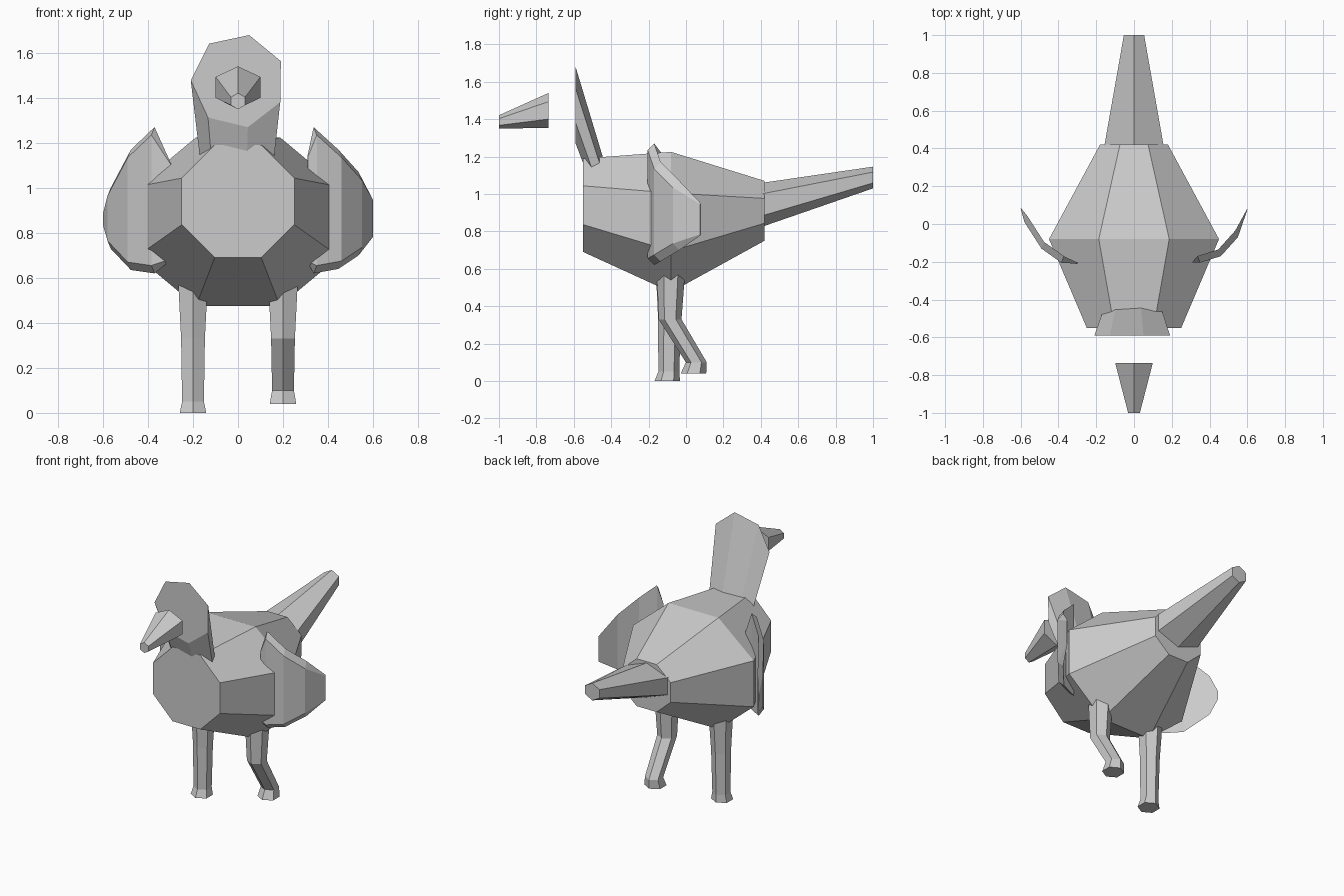
import bpy, bmesh
from math import sin, cos, pi, radians

cube = bpy.data.objects.get("Cube")
if cube:
    bpy.data.objects.remove(cube, do_unlink=True)

grey = bpy.data.materials.new("plain_grey")
grey.use_nodes = True
colour = (0.6, 0.6, 0.6, 1)
grey.diffuse_color = colour
grey.node_tree.nodes["Principled BSDF"].inputs["Base Color"].default_value = colour


def loft(name, rings):
    """Skin a list of equal-length point rings and cap both ends."""
    bm = bmesh.new()
    loops = [[bm.verts.new(p) for p in ring] for ring in rings]
    n = len(loops[0])
    for a, b in zip(loops, loops[1:]):
        for i in range(n):
            j = (i + 1) % n
            bm.faces.new((a[i], a[j], b[j], b[i]))
    bm.faces.new(loops[0])
    bm.faces.new(loops[-1])
    bmesh.ops.recalc_face_normals(bm, faces=bm.faces)
    mesh = bpy.data.meshes.new(name)
    bm.to_mesh(mesh)
    bm.free()
    mesh.materials.append(grey)
    obj = bpy.data.objects.new(name, mesh)
    bpy.context.collection.objects.link(obj)
    return obj


def upright(n, start, y, z, rx, rz):
    """Ring facing along y."""
    angles = [radians(start) + 2 * pi * i / n for i in range(n)]
    return [(rx * cos(a), y, z + rz * sin(a)) for a in angles]


def level(x, y, z, r):
    """Six-sided ring lying flat, corner to the front."""
    angles = [pi / 2 + pi * i / 3 for i in range(6)]
    return [(x + r * cos(a), y + r * sin(a), z) for a in angles]


# Body: three eight-sided rings, sized by their flats
k = 1 / cos(pi / 8)
loft("body", [upright(8, 22.5, y, z, rx * k, rz * k) for y, z, rx, rz in (
    (-0.55, 0.94, 0.25, 0.25),
    (-0.08, 0.85, 0.45, 0.375),
    (0.42, 0.91, 0.18, 0.16))])

# Neck: seven-sided, leaning forward to a flat upright face
loft("neck", [upright(7, 76.3, -0.42, 0.97, 0.15, 0.15),
              upright(7, 76.3, -0.59, 1.475, 0.21, 0.21)])

# Beak and tail: six-sided tapers
loft("beak", [upright(6, 90, -0.735, 1.447, 0.115, 0.093),
              upright(6, 90, -1.0, 1.385, 0.036, 0.036)])
loft("tail", [upright(6, 90, 0.41, 0.943, 0.182, 0.117),
              upright(6, 90, 1.0, 1.088, 0.062, 0.058)])

# Legs: one planted, one bent back and lifted
legs = {
    "right_leg": (-0.2, [(-0.085, 0.62, 0.078), (-0.088, 0.33, 0.061),
                         (-0.092, 0.05, 0.056), (-0.1, 0, 0.068)]),
    "left_leg": (0.2, [(-0.08, 0.62, 0.078), (-0.085, 0.33, 0.061),
                       (0.055, 0.1, 0.056), (0.04, 0.04, 0.068)]),
}
for name, (x, joints) in legs.items():
    loft(name, [level(x, y, z, r) for y, z, r in joints])


# Wings: curved blades, four-point sections from inner to outer edge
def wing(name, side, columns):
    rings = []
    for i, (x, y, low, high) in enumerate(columns):
        thick = 0.004 if i in (0, len(columns) - 1) else 0.035
        inset = thick
        rings.append([(side * x, y, low + inset), (side * x, y, high - inset),
                      (side * (x - thick * 0.4), y + thick, high),
                      (side * (x - thick * 0.4), y + thick, low)])
    loft(name, rings)


wing("left_wing", 1, [(0.31, -0.205, 0.67, 1.14), (0.35, -0.205, 0.62, 1.27),
                      (0.46, -0.17, 0.64, 1.17), (0.55, -0.07, 0.7, 1.07),
                      (0.6, 0.075, 0.78, 0.95)])
wing("right_wing", -1, [(0.3, -0.21, 0.68, 1.11), (0.385, -0.205, 0.62, 1.27),
                        (0.49, -0.13, 0.635, 1.17), (0.58, 0.01, 0.73, 1.0),
                        (0.6, 0.08, 0.83, 0.89)])
